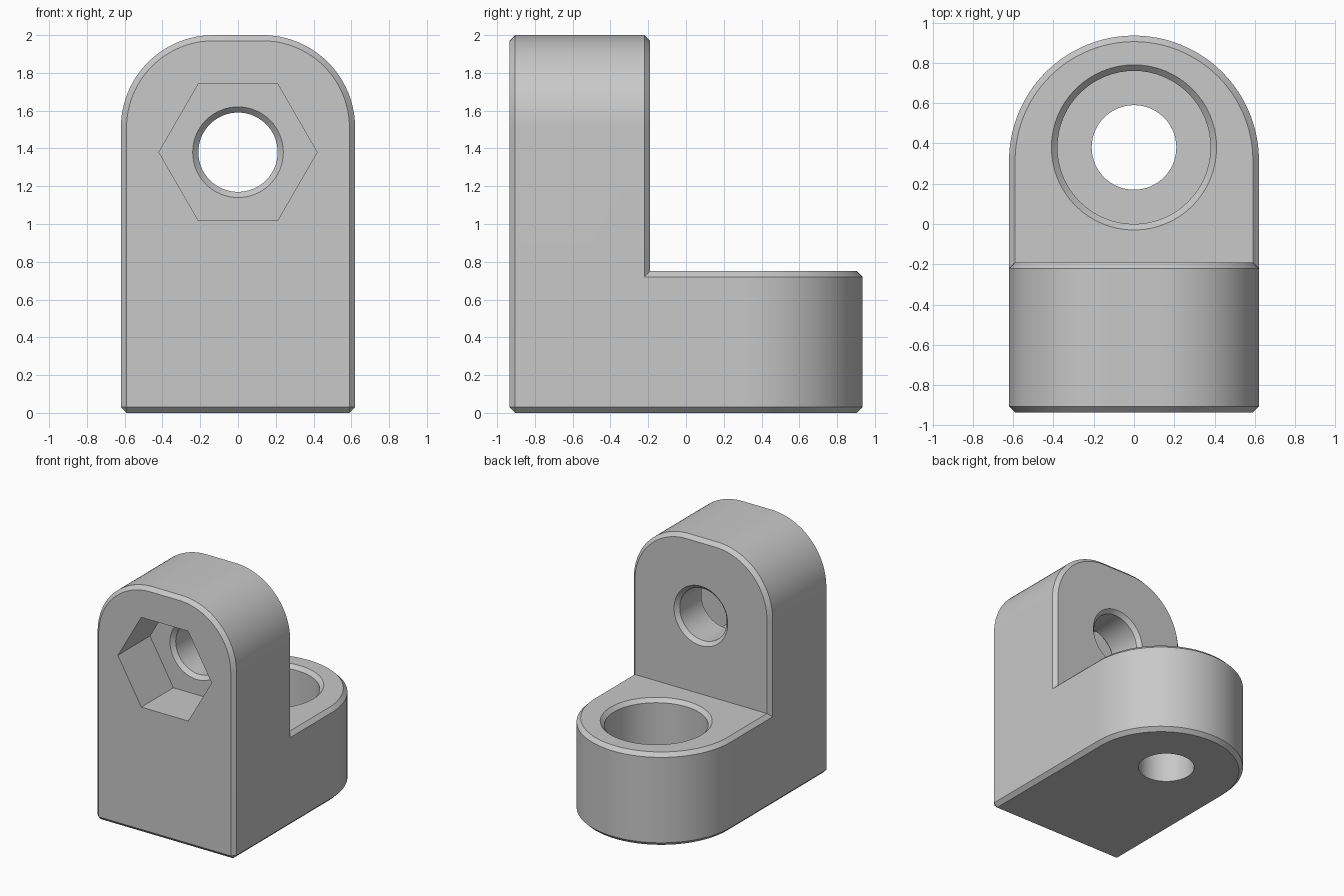
import bpy
import bmesh
from math import cos, sin, pi, radians

if "Cube" in bpy.data.objects:
    bpy.data.objects.remove(bpy.data.objects["Cube"], do_unlink=True)

HALF_W = 0.62        # half width of the bracket
FRONT, BACK = -0.935, 0.935
WALL_BACK = -0.19    # rear face of the upright
FOOT_TOP = 0.75
HEIGHT = 2.0
C = 0.03             # chamfer size
BORE = 0.21
BORE_Z = 1.38        # height of the bore in the upright
BORE_Y = 0.38        # centre of the bore in the foot
POCKET_FLOOR = -0.525

grey = bpy.data.materials.new("plain grey")
grey.use_nodes = True
grey.diffuse_color = (0.58, 0.58, 0.58, 1)
grey.node_tree.nodes["Principled BSDF"].inputs["Base Color"].default_value = (0.58, 0.58, 0.58, 1)


def loft(name, rings):
    """Closed solid skinned through rings of equal point count."""
    bm = bmesh.new()
    loops = [[bm.verts.new(p) for p in ring] for ring in rings]
    n = len(loops[0])
    for a, b in zip(loops, loops[1:]):
        for i in range(n):
            j = (i + 1) % n
            bm.faces.new((a[i], a[j], b[j], b[i]))
    bm.faces.new(loops[0])
    bm.faces.new(loops[-1])
    bmesh.ops.remove_doubles(bm, verts=bm.verts, dist=1e-5)
    bmesh.ops.recalc_face_normals(bm, faces=bm.faces)
    mesh = bpy.data.meshes.new(name)
    bm.to_mesh(mesh)
    bm.free()
    mesh.materials.append(grey)
    obj = bpy.data.objects.new(name, mesh)
    bpy.context.collection.objects.link(obj)
    return obj


def arc(cx, cy, r, start, end, steps):
    angles = [start + (end - start) * k / steps for k in range(steps + 1)]
    return [(cx + r * cos(a), cy + r * sin(a)) for a in angles]


def circle(r, sides):
    return arc(0, 0, r, 0, 2 * pi, sides)[:-1]


def combine(body, other, operation):
    mod = body.modifiers.new(operation.lower(), "BOOLEAN")
    mod.operation = operation
    mod.solver = "EXACT"
    mod.object = other
    bpy.context.view_layer.objects.active = body
    bpy.ops.object.modifier_apply(modifier=mod.name)
    bpy.data.objects.remove(other, do_unlink=True)


# Upright: round-shouldered plate with chamfered rim
def upright_ring(inset, y):
    r = 0.49
    cx, cz = HALF_W - r, HEIGHT - r
    right = [(HALF_W - C, inset), (HALF_W - inset, C)]
    right += arc(cx, cz, r - inset, 0, pi / 2, 24)
    outline = right + [(-x, z) for x, z in reversed(right)]
    return [(x, y, z) for x, z in outline]


bracket = loft("bracket", [
    upright_ring(C, FRONT), upright_ring(0, FRONT + C),
    upright_ring(0, WALL_BACK - C), upright_ring(C, WALL_BACK)])


# Foot: slab with a rounded rear end, running into the upright
def foot_ring(inset, z):
    w = HALF_W - inset
    outline = [(w, -0.5)] + arc(0, BACK - HALF_W, w, 0, pi, 64) + [(-w, -0.5)]
    return [(x, y, z) for x, y in outline]


foot = loft("foot", [
    foot_ring(C, 0), foot_ring(0, C),
    foot_ring(0, FOOT_TOP - C), foot_ring(C, FOOT_TOP)])
combine(bracket, foot, "UNION")

# Hexagonal nut pocket in the front
hexagon = circle(0.4186, 6)
pocket = loft("nut_pocket_cutter", [
    [(x, y, z + BORE_Z) for x, z in hexagon] for y in (FRONT - 0.1, POCKET_FLOOR)])
combine(bracket, pocket, "DIFFERENCE")

# Bore through the upright, chamfered at both ends
flare = 0.1
bore_profile = [
    (BORE + C + flare, POCKET_FLOOR - flare), (BORE, POCKET_FLOOR + C),
    (BORE, WALL_BACK - C), (BORE + C + flare, WALL_BACK + flare)]
bore = loft("upright_bore_cutter", [
    [(x, y, z + BORE_Z) for x, z in circle(r, 64)] for r, y in bore_profile])
combine(bracket, bore, "DIFFERENCE")

# Counterbored hole down through the foot
well_profile = [(BORE, -0.1), (BORE, 0.34), (0.38, 0.34),
                (0.38, FOOT_TOP - C), (0.46, FOOT_TOP + 0.05)]
well = loft("foot_bore_cutter", [
    [(x, y + BORE_Y, z) for x, y in circle(r, 64)] for r, z in well_profile])
combine(bracket, well, "DIFFERENCE")

# Smooth the curves, keep the chamfers crisp
bpy.ops.object.select_all(action="DESELECT")
bracket.select_set(True)
bpy.context.view_layer.objects.active = bracket
bpy.ops.object.shade_smooth_by_angle(angle=radians(25))
